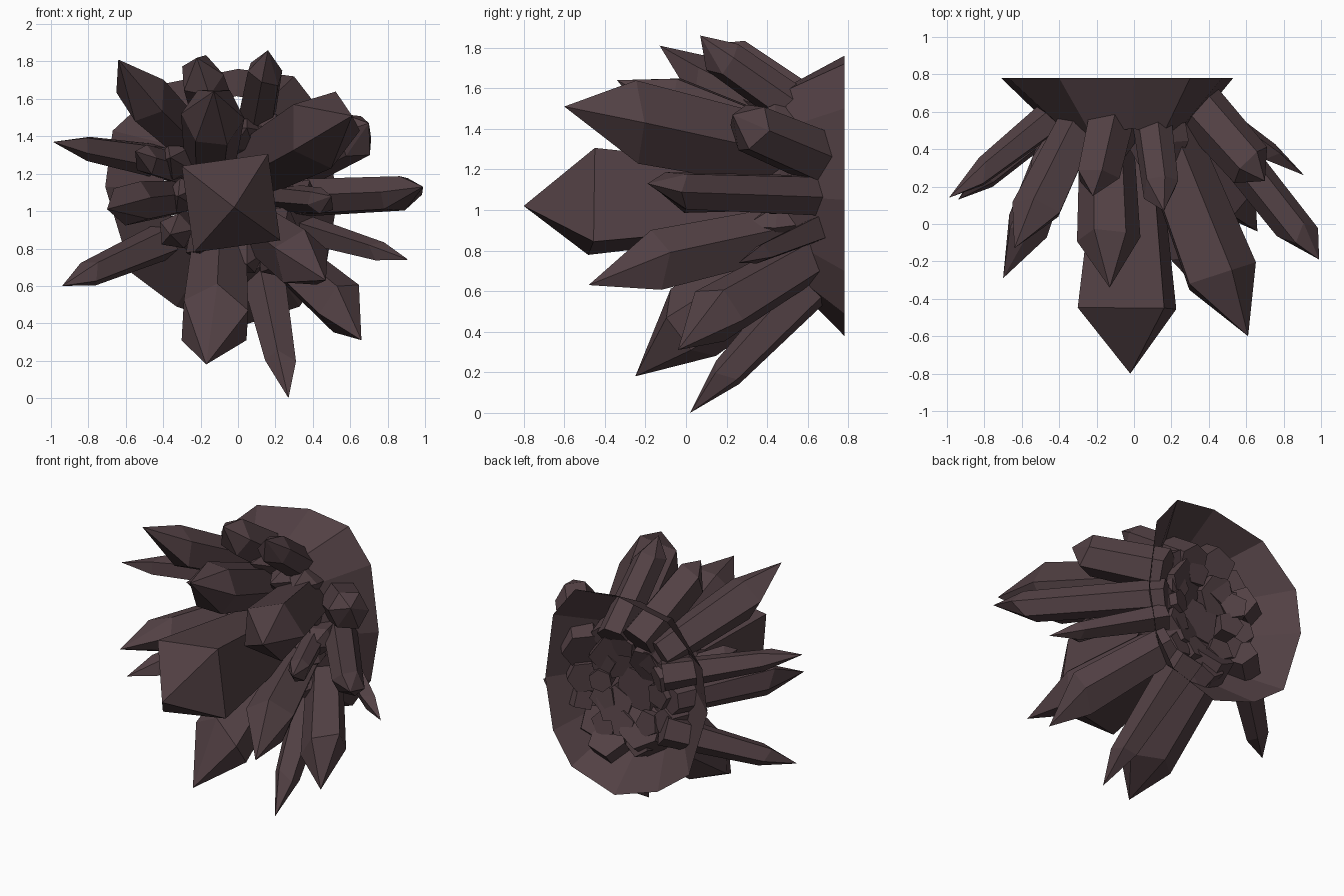
import bpy, math, random
from mathutils import Vector

if "Cube" in bpy.data.objects:
    bpy.data.objects.remove(bpy.data.objects["Cube"])

random.seed(11)
mat = bpy.data.materials.new("dark plum stone")
mat.diffuse_color = (0.085, 0.052, 0.058, 1)
mat.use_nodes = True
mat.node_tree.nodes["Principled BSDF"].inputs["Base Color"].default_value = mat.diffuse_color


def make(name, verts, faces):
    me = bpy.data.meshes.new(name)
    me.from_pydata([tuple(v) for v in verts], [], faces)
    me.materials.append(mat)
    ob = bpy.data.objects.new(name, me)
    bpy.context.collection.objects.link(ob)
    return ob


def crystal(name, base, tip, r, sides, shoulder=0.8, roll=None, taper=0.6, jag=0.06,
            lean=(0, 0, 0)):
    """Faceted shard: root ring, uneven shoulder ring, then a point.
    lean shifts the shaft's aim away from the point, giving a chisel tip."""
    base, tip = Vector(base), Vector(tip)
    aim = tip + Vector(lean)
    d = (aim - base).normalized()
    u = d.cross(Vector((0, 0, 1))).normalized()
    w = u.cross(d)
    if roll is None:
        roll = random.uniform(0, 6.28)
    length = (aim - base).length
    verts = []
    for ring in range(2):
        for i in range(sides):
            a = roll + 2 * math.pi * i / sides
            rad = r * (taper if ring == 0 else 1)
            h = 0 if ring == 0 else shoulder + random.uniform(-jag, jag)
            verts.append(base + d * length * h + rad * (u * math.cos(a) + w * math.sin(a)))
    verts.append(tip)
    n = sides
    faces = [tuple(reversed(range(n)))]
    for i in range(n):
        j = (i + 1) % n
        faces += [(i, j, n + j, n + i), (n + i, n + j, 2 * n)]
    return make(name, verts, faces)


# Rock dish: flat faceted flare, open at the back, filled by crystals in front
rim = [(-.71, 1.13), (-.67, 1.43), (-.40, 1.68), (0, 1.76), (.30, 1.72), (.47, 1.5),
       (.53, 1.05), (.47, .70), (.33, .49), (0, .38), (-.33, .49), (-.57, .67)]
cx, cz = -0.02, 1.1
n = len(rim)
verts = [(x, 0.78, z) for x, z in rim]
for i, (x, z) in enumerate(rim):
    up = 0.78 if z > 1.4 else 0.62
    verts.append((cx + (x - cx) * 0.55, 0.48 + 0.03 * (i % 2), cz + (z - cz) * up))
faces = []
for i in range(n):
    j = (i + 1) % n
    faces.append((i, j, n + j, n + i))
make("rock_dish", verts, faces)

# Central blunt four-sided crystal
crystal("centre_crystal", (-.03, .60, 1.05), (-.02, -.80, 1.02), .33, 4, .75,
        math.radians(127), .55, .03, (-.02, 0, .02))

# Large crystals: root x, root z, tip x, y, z, radius, sides
large = [(.10, 1.24, .61, -.60, 1.51, .21, 5),
         (-.10, .84, -.17, -.25, .18, .20, 6),
         (.22, .78, .66, -.04, .31, .15, 5),
         (.10, .92, .47, -.48, .63, .16, 5),
         (-.15, 1.25, -.13, -.34, 1.64, .17, 6),
         (-.24, 1.36, -.64, -.13, 1.81, .14, 5),
         (-.33, 1.07, -.70, -.29, 1.01, .12, 6)]
leans = [(-.03, 0, 0), (.04, 0, .08), (.02, 0, .07), (-.03, 0, .04), (0, 0, -.04),
         (.04, .03, -.10), (.05, .05, .02)]
for i, (bx, bz, x, y, z, r, s) in enumerate(large):
    crystal("large_crystal_%d" % i, (bx, .64, bz), (x, y, z), r, s, .73, taper=.8,
            lean=leans[i])

# Small crystals around the edge
small = [(.30, 1.07, .99, -.19, 1.13, .10, 6),
         (-.10, 1.42, -.22, .15, 1.82, .12, 5),
         (.08, 1.40, .16, .07, 1.86, .10, 6),
         (.30, 1.25, .70, .23, 1.47, .13, 6),
         (.18, 1.08, .50, -.12, 1.08, .07, 6),
         (-.25, 1.20, -.55, .22, 1.32, .08, 5)]
for i, (bx, bz, x, y, z, r, s) in enumerate(small):
    crystal("small_crystal_%d" % i, (bx, .68, bz), (x, y, z), r, s, .82, taper=1.1,
            lean=(0, 0, -.03))

# Long spikes that narrow toward the tip
spikes = [(.13, .70, .27, .02, 0, .085, 5),
          (.30, .92, .91, .26, .74, .055, 4),
          (-.30, .88, -.94, .13, .60, .075, 5),
          (-.30, 1.25, -.99, .14, 1.37, .07, 5)]
for i, (bx, bz, x, y, z, r, s) in enumerate(spikes):
    crystal("spike_%d" % i, (bx, .68, bz), (x, y, z), r, s, .74, taper=1.5)

# Short shards packed between the roots
for i in range(14):
    a = 2 * math.pi * i / 14
    k = .22 if i % 2 else .30
    c, s = math.cos(a), math.sin(a)
    crystal("filler_shard_%d" % i, (cx + k * c, .66, 1.08 + k * 1.25 * s),
            (cx + (k + .08) * c, .28, 1.08 + (k + .08) * 1.25 * s), .10, 5, .6, taper=.9)
